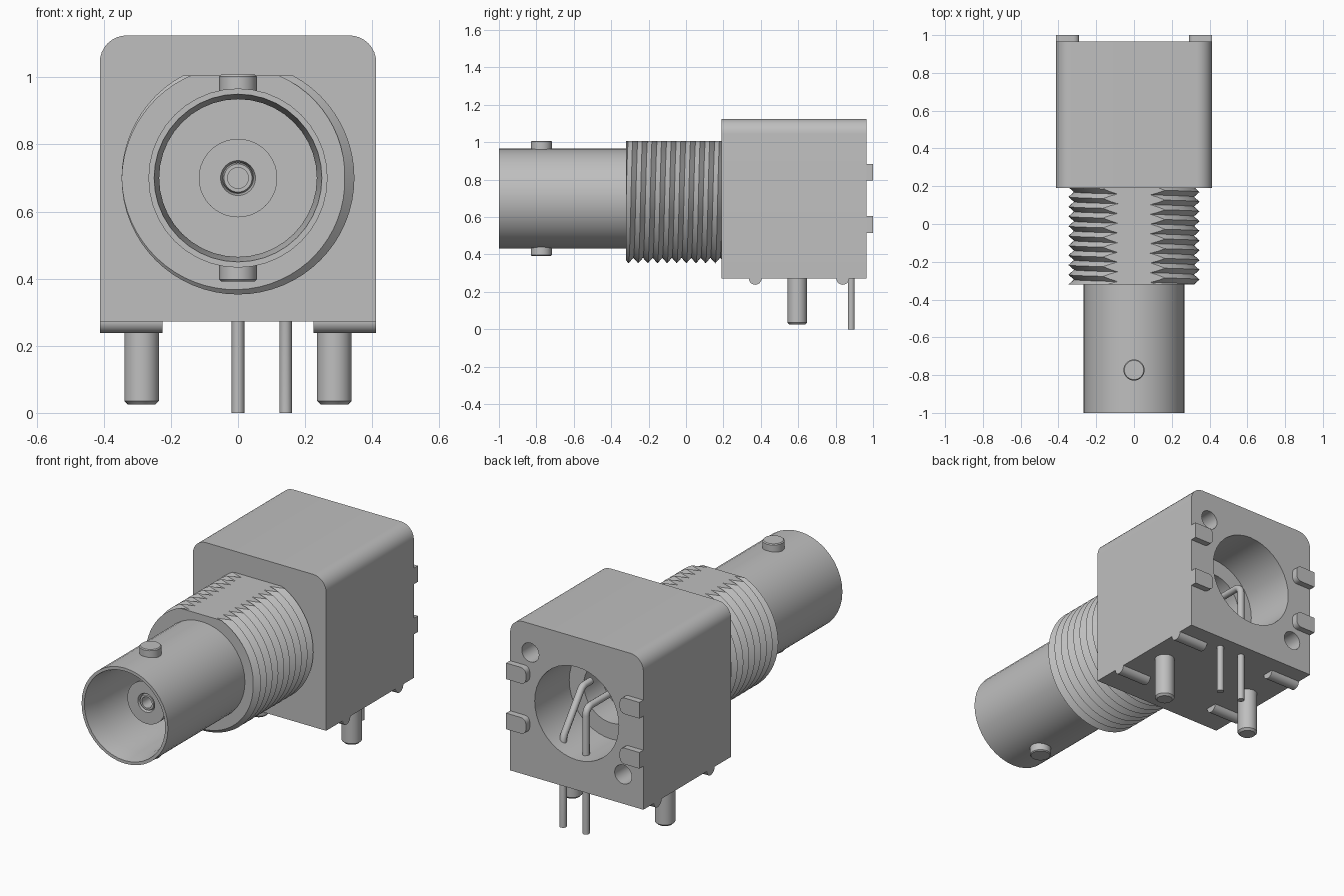
import bpy, bmesh, math
from mathutils import Matrix, Vector

if "Cube" in bpy.data.objects:
    bpy.data.objects.remove(bpy.data.objects["Cube"], do_unlink=True)

AXIS = 0.70          # height of the connector axis
BACK = 0.965         # rear plane of the housing

metal = bpy.data.materials.new("plain_grey")
metal.use_nodes = True
GREY = (0.52, 0.52, 0.52, 1)
metal.diffuse_color = GREY
metal.node_tree.nodes["Principled BSDF"].inputs["Base Color"].default_value = GREY


def select(ob):
    bpy.ops.object.select_all(action='DESELECT')
    ob.select_set(True)
    bpy.context.view_layer.objects.active = ob


def finish(name, bm, angle=35):
    bmesh.ops.recalc_face_normals(bm, faces=bm.faces)
    me = bpy.data.meshes.new(name)
    bm.to_mesh(me)
    bm.free()
    ob = bpy.data.objects.new(name, me)
    bpy.context.collection.objects.link(ob)
    me.materials.append(metal)
    if angle:
        select(ob)
        bpy.ops.object.shade_smooth_by_angle(angle=math.radians(angle))
    return ob


def lathe(name, profile, origin=(0, 0, 0), direction=(0, 1, 0), n=40):
    """Revolve (radius, distance) points around an axis through origin."""
    bm = bmesh.new()
    vs = [bm.verts.new((r, 0, d)) for r, d in profile]
    es = [bm.edges.new(p) for p in zip(vs, vs[1:])]
    bmesh.ops.spin(bm, geom=vs + es, cent=(0, 0, 0), axis=(0, 0, 1),
                   angle=2 * math.pi, steps=n, use_duplicate=False)
    bmesh.ops.remove_doubles(bm, verts=bm.verts, dist=1e-5)
    turn = Vector((0, 0, 1)).rotation_difference(Vector(direction)).to_matrix().to_4x4()
    bm.transform(Matrix.Translation(origin) @ turn)
    return finish(name, bm)


def rod(name, r, length, origin, direction, bevel=0.0, n=24):
    pts = [(0, 0), (r, 0), (r, length - bevel), (r - bevel, length), (0, length)]
    return lathe(name, pts, origin, direction, n)


def prism(name, outline, y0, y1, angle=35):
    """Extrude an x-z outline from y0 to y1."""
    bm = bmesh.new()
    f = bm.faces.new([bm.verts.new((x, y0, z)) for x, z in outline])
    ext = bmesh.ops.extrude_face_region(bm, geom=[f])["geom"]
    bmesh.ops.translate(bm, vec=(0, y1 - y0, 0),
                        verts=[v for v in ext if isinstance(v, bmesh.types.BMVert)])
    return finish(name, bm, angle)


def arc(cx, cz, r, a0, a1, n=8):
    return [(cx + r * math.cos(math.radians(a0 + (a1 - a0) * i / n)),
             cz + r * math.sin(math.radians(a0 + (a1 - a0) * i / n))) for i in range(n + 1)]


# Housing block with rounded top edges
W, Z0, Z1, R = 0.412, 0.272, 1.125, 0.08
housing = prism("housing", [(-W, Z0), (W, Z0)] + arc(W - R, Z1 - R, R, 0, 90)
                + arc(R - W, Z1 - R, R, 90, 180), 0.19, BACK, 0)

# Stepped rear cavity and two blind corner holes
cutters = [lathe("cavity_cutter", [(0, 0.50), (0.17, 0.50), (0.17, 0.66), (0.26, 0.66),
                                   (0.26, 1.1), (0, 1.1)], (0, 0, AXIS))]
for s in (1, -1):
    cutters.append(rod("hole_cutter", 0.053, 0.3, (s * 0.287, 0.80, AXIS + s * 0.264), (0, 1, 0)))
for c in cutters:
    c.hide_render = True
    mod = housing.modifiers.new("cut", 'BOOLEAN')
    mod.operation, mod.solver, mod.object = 'DIFFERENCE', 'EXACT', c
    select(housing)
    bpy.ops.object.modifier_apply(modifier=mod.name)
    bpy.data.objects.remove(c, do_unlink=True)
select(housing)
bpy.ops.object.shade_smooth_by_angle(angle=math.radians(35))

# Rear tabs, bottom ribs and mounting posts on both sides
for side, s in (("left", 1), ("right", -1)):
    for level, z0, z1 in (("upper", 0.795, 0.885), ("lower", 0.515, 0.605)):
        r = 0.03
        shape = ([(W, z0), (W, z1)] + arc(0.29 + r, z1 - r, r, 90, 180, 4)
                 + arc(0.29 + r, z0 + r, r, 180, 270, 4))
        prism(f"{level}_{side}_tab", [(s * x, z) for x, z in shape], BACK - 0.005, 1.0)
    for place, y in (("front", 0.37), ("rear", 0.838)):
        rod(f"{place}_{side}_rib", 0.034, 0.187, (s * 0.225, y, Z0), (s, 0, 0))
    rod(f"{side}_post", 0.052, Z0 - 0.015, (s * 0.287, 0.595, Z0 + 0.01), (0, 0, -1), 0.011)

# Helical thread with a flat milled along its top
P, YA, YB, N = 0.0515, -0.32, 0.195, 64
RMIN, RMAX, FLAT = 0.318, 0.347, 0.306


def thread_point(i, k):
    y = min(max(YA - P + P * (k / 2 + i / N), YA), YB)
    t = 2 * math.pi * i / N
    phase = ((y - YA) / P - i / N) % 1.0
    r = RMIN + (RMAX - RMIN) * (1 - abs(2 * phase - 1))
    return r * math.cos(t), y, AXIS + r * math.sin(t)


bm = bmesh.new()
K = 2 * math.ceil((YB - YA) / P + 1)
grid = [[bm.verts.new(thread_point(i, k)) for k in range(K + 1)] for i in range(N + 1)]
for i in range(N):
    for k in range(K):
        bm.faces.new((grid[i][k], grid[i + 1][k], grid[i + 1][k + 1], grid[i][k + 1]))
bmesh.ops.remove_doubles(bm, verts=bm.verts, dist=1e-5)
bmesh.ops.dissolve_degenerate(bm, edges=bm.edges, dist=1e-5)
bmesh.ops.holes_fill(bm, edges=[e for e in bm.edges if e.is_boundary], sides=0)
bmesh.ops.bisect_plane(bm, geom=bm.verts[:] + bm.edges[:] + bm.faces[:], dist=1e-6,
                       plane_co=(0, 0, AXIS + FLAT), plane_no=(0, 0, 1), clear_outer=True)
bmesh.ops.holes_fill(bm, edges=[e for e in bm.edges if e.is_boundary], sides=0)
finish("threaded_collar", bm, 25)

# Hollow barrel with a tapered mouth
lathe("barrel", [(0, -0.30), (0.267, -0.30), (0.267, -1.0), (0.25, -1.0), (0.235, -0.90),
                 (0.235, -0.40), (0, -0.40)], (0, 0, AXIS))

# Insulator and centre socket inside the barrel
lathe("insulator", [(0, -0.38), (0.117, -0.38), (0.117, -0.81), (0.052, -0.81),
                    (0.046, -0.79), (0.046, -0.60), (0, -0.60)], (0, 0, AXIS))
lathe("centre_socket", [(0, -0.58), (0.046, -0.58), (0.046, -0.795), (0.042, -0.805),
                        (0.031, -0.805), (0.031, -0.65), (0, -0.65)], (0, 0, AXIS), n=24)

# Bayonet studs above and below the barrel
for name, s in (("upper", 1), ("lower", -1)):
    rod(f"{name}_bayonet_stud", 0.056, 0.06, (0, -0.773, AXIS + s * 0.248), (0, 0, s), 0.005)

# Rear end of the centre contact
rod("rear_contact", 0.05, 0.10, (0, 0.49, AXIS), (0, 1, 0), 0.008)


def wire(name, points, r=0.019):
    cu = bpy.data.curves.new(name, 'CURVE')
    cu.dimensions = '3D'
    cu.bevel_depth, cu.bevel_resolution, cu.use_fill_caps = r, 3, True
    sp = cu.splines.new('POLY')
    sp.points.add(len(points) - 1)
    for p, co in zip(sp.points, points):
        p.co = (*co, 1)
    ob = bpy.data.objects.new(name, cu)
    bpy.context.collection.objects.link(ob)
    cu.materials.append(metal)
    select(ob)
    bpy.ops.object.convert(target='MESH')
    bpy.ops.object.shade_smooth_by_angle(angle=math.radians(50))


# Bent signal pin and leaning ground pin
PY = 0.883
elbow = [(0, y, z) for y, z in arc(PY - 0.04, AXIS - 0.04, 0.04, 0, 90, 5)]
wire("signal_pin", [(0, PY, 0)] + elbow + [(0, 0.55, AXIS)])
wire("ground_pin", [(0.142, PY, 0), (0.142, PY, 0.48), (0.142, PY - 0.01, 0.51),
                    (0.142, 0.72, 0.71), (0.142, 0.70, 0.72), (0.142, 0.64, 0.72)])
